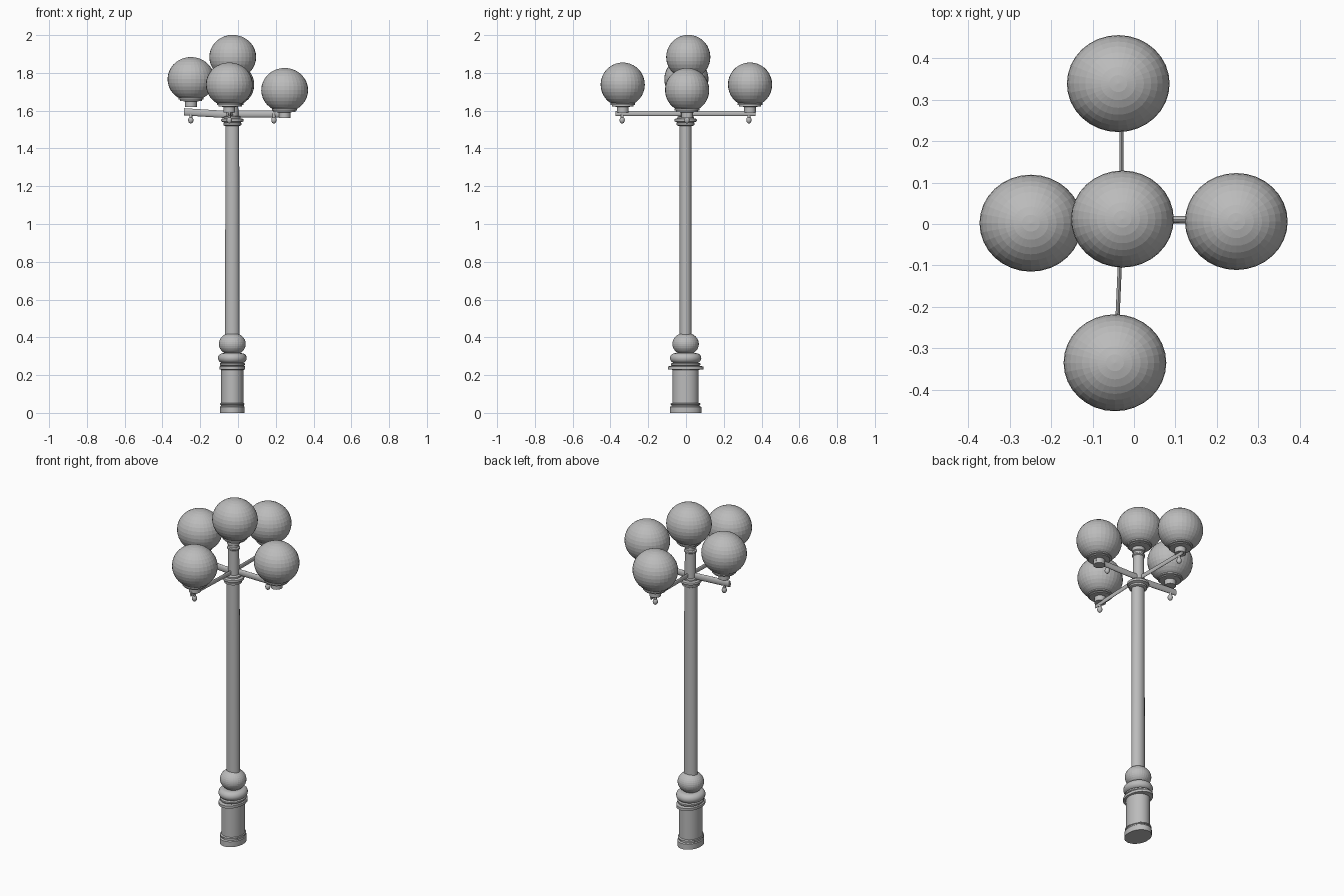
import bpy, bmesh, math
from mathutils import Vector, Matrix

if "Cube" in bpy.data.objects:
    bpy.data.objects.remove(bpy.data.objects["Cube"])

grey = bpy.data.materials.new("grey metal")
grey.diffuse_color = (0.5, 0.5, 0.5, 1)
grey.use_nodes = True
grey.node_tree.nodes["Principled BSDF"].inputs["Base Color"].default_value = grey.diffuse_color

PX, PY = -0.03, -0.002      # post axis


def finish(name, bm, smooth=True):
    me = bpy.data.meshes.new(name)
    bmesh.ops.recalc_face_normals(bm, faces=bm.faces)
    bm.to_mesh(me)
    bm.free()
    ob = bpy.data.objects.new(name, me)
    bpy.context.collection.objects.link(ob)
    me.materials.append(grey)
    if smooth:
        bpy.ops.object.select_all(action='DESELECT')
        ob.select_set(True)
        bpy.context.view_layer.objects.active = ob
        bpy.ops.object.shade_smooth_by_angle(angle=math.radians(35))
    return ob


def lathe(name, profile, loc, n=32):
    """Turned part; profile rows are (x radius, y radius, z)."""
    bm = bmesh.new()
    rings = []
    for rx, ry, z in profile:
        rings.append([bm.verts.new((loc[0] + rx * math.cos(2 * math.pi * i / n),
                                    loc[1] + ry * math.sin(2 * math.pi * i / n),
                                    loc[2] + z)) for i in range(n)])
    for a, b in zip(rings, rings[1:]):
        for i in range(n):
            j = (i + 1) % n
            bm.faces.new((a[i], a[j], b[j], b[i]))
    bm.faces.new(rings[0])
    bm.faces.new(rings[-1])
    return finish(name, bm)


def ball(name, loc, r, u=32, v=18, smooth=False):
    bm = bmesh.new()
    bmesh.ops.create_uvsphere(bm, u_segments=u, v_segments=v, radius=1,
                              matrix=Matrix.Translation(loc) @ Matrix.Diagonal((*r, 1)))
    return finish(name, bm, smooth)


def arm(name, a, b, width, height, n=16):
    """Rod of oval section from a to b."""
    a, b = Vector(a), Vector(b)
    d = (b - a).normalized()
    side = d.cross(Vector((0, 0, 1))).normalized()
    up = side.cross(d)
    bm = bmesh.new()
    ends = []
    for p in (a, b):
        ends.append([bm.verts.new(p + side * (width / 2 * math.cos(2 * math.pi * i / n))
                                  + up * (height / 2 * math.sin(2 * math.pi * i / n)))
                     for i in range(n)])
    for i in range(n):
        j = (i + 1) % n
        bm.faces.new((ends[0][i], ends[0][j], ends[1][j], ends[1][i]))
    bm.faces.new(ends[0])
    bm.faces.new(ends[1])
    return finish(name, bm)


# Pedestal
lathe("pedestal", [
    (.065, .083, 0), (.065, .083, .032), (.061, .074, .036), (.061, .074, .042),
    (.064, .079, .044), (.064, .079, .050), (.060, .069, .053), (.060, .069, .228),
    (.068, .094, .231), (.068, .094, .246), (.062, .074, .249), (.066, .078, .254),
    (.066, .078, .262), (.058, .064, .266)], (PX, PY, 0))

# Rounded cushion ring and ball
lathe("cushion_ring", [(.05 + .026 * math.cos(t), .056 + .027 * math.cos(t), .29 + .026 * math.sin(t))
                       for t in [math.radians(-90 + 18 * k) for k in range(11)]], (PX, PY, 0))
ball("post_ball", (PX, PY, .365), (.071, .070, .06))

# Post
lathe("post", [(.039, .032, .40), (.036, .032, 1.54)], (PX, PY, 0))

# Crown collar, stem and neck
lathe("crown_collar", [
    (.040, .040, 1.520), (.048, .048, 1.524), (.048, .048, 1.534), (.043, .043, 1.537),
    (.058, .058, 1.543), (.060, .060, 1.549), (.058, .058, 1.556), (.044, .044, 1.560),
    (.044, .044, 1.568), (.032, .032, 1.572)], (PX, PY, 0))
lathe("top_stem", [
    (.032, .030, 1.56), (.030, .028, 1.715), (.035, .033, 1.719), (.035, .033, 1.727),
    (.027, .027, 1.731), (.027, .027, 1.742), (.034, .034, 1.746), (.034, .034, 1.775)],
    (PX, PY + .004, 0))

# Lamps: name, globe centre, finial x and y
lamps = [("top", (-.028, .012, 1.884), None),
         ("left", (-.249, .002, 1.767), (-.25, .002)),
         ("right", (.247, .006, 1.709), (.19, .005)),
         ("front", (-.046, -.335, 1.738), (-.046, -.338)),
         ("back", (-.038, .339, 1.738), (-.034, .333))]

for name, c, fin in lamps:
    ball(name + "_globe", c, (.124, .117, .117))
    # dished holder under the globe
    lathe(name + "_holder", [
        (.032, .032, -.118), (.058, .058, -.115), (.058, .058, -.109), (.066, .066, -.107),
        (.066, .066, -.100), (.060, .060, -.094)], c)
    if fin is None:
        continue
    lathe(name + "_collar", [(.031, .031, -.148), (.031, .031, -.112)], c)
    # drop finial below the arm
    lathe(name + "_finial_neck", [(.008, .008, 1.555), (.008, .008, 1.585)], (*fin, 0), 12)
    ball(name + "_finial", (*fin, 1.550), (.014, .014, .018), 16, 10, True)

# Arms
arm("left_arm", (PX, 0, 1.578), (-.286, .002, 1.594), .018, .038)
arm("right_arm", (PX, .012, 1.582), (.277, .009, 1.582), .018, .036)
arm("front_arm", (PX, 0, 1.585), (-.046, -.372, 1.585), .010, .026)
arm("back_arm", (PX, 0, 1.585), (-.030, .368, 1.585), .010, .026)
